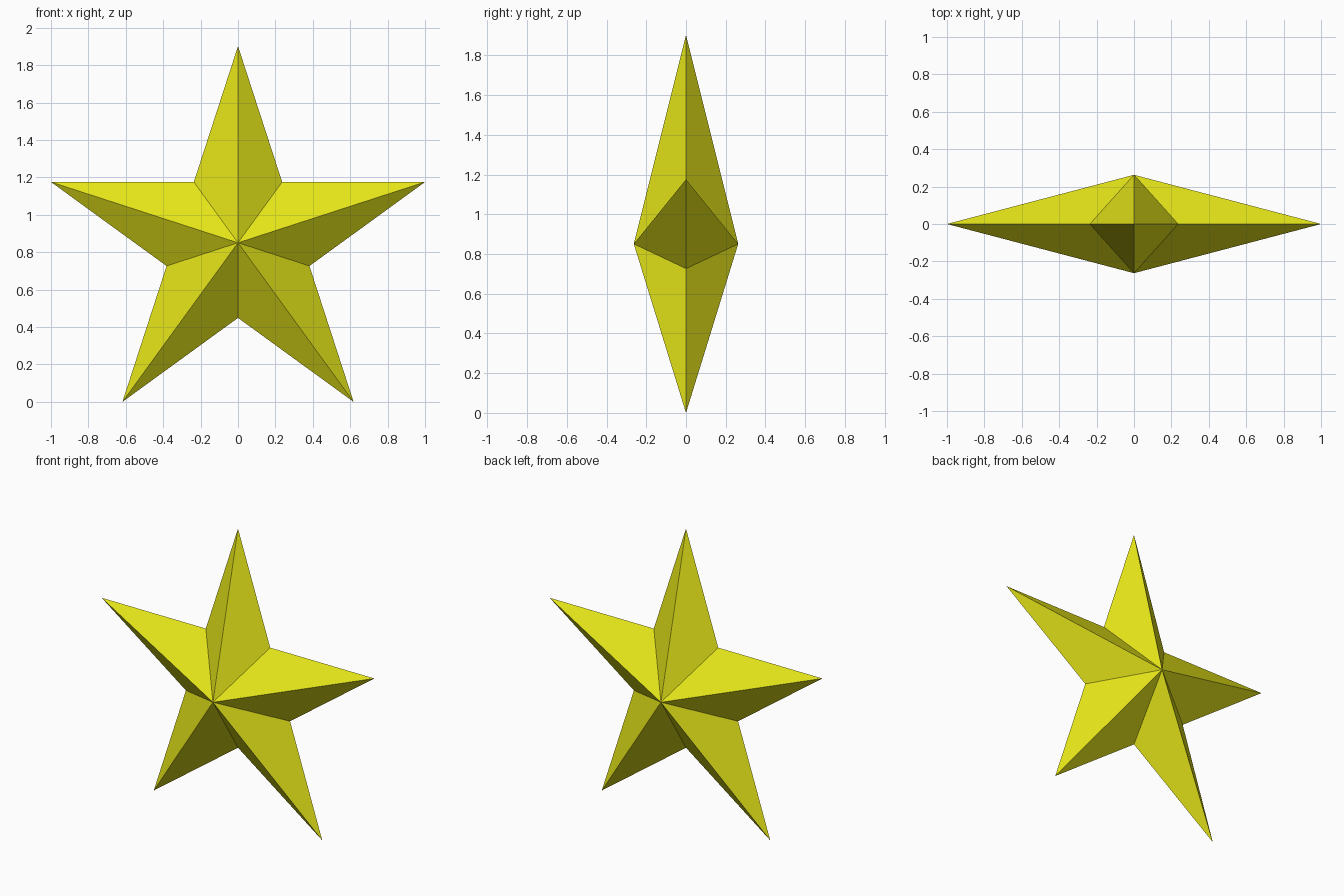
import bpy, bmesh
from math import sin, cos, pi

if "Cube" in bpy.data.objects:
    bpy.data.objects.remove(bpy.data.objects["Cube"])

# Star proportions: overall width is 2 units
R = 1 / sin(2 * pi / 5)      # tip radius
r = R * 0.382                # notch radius
depth = R / 4                # ridge height of each face
cz = R * cos(pi / 5)         # centre height, so lower tips touch z = 0

bm = bmesh.new()

# Outline: alternating tips and notches
rim = []
for i in range(10):
    a = i * pi / 5
    rad = R if i % 2 == 0 else r
    rim.append(bm.verts.new((rad * sin(a), 0, cz + rad * cos(a))))

# Front and back facets fan out from a raised centre
for y in (-depth, depth):
    apex = bm.verts.new((0, y, cz))
    for i in range(10):
        bm.faces.new((apex, rim[i], rim[(i + 1) % 10]))
bmesh.ops.recalc_face_normals(bm, faces=bm.faces)

mesh = bpy.data.meshes.new("star")
bm.to_mesh(mesh)
bm.free()
star = bpy.data.objects.new("star", mesh)
bpy.context.collection.objects.link(star)

# Yellow finish
mat = bpy.data.materials.new("yellow")
mat.diffuse_color = (0.8, 0.8, 0.01, 1)
mat.use_nodes = True
mat.node_tree.nodes["Principled BSDF"].inputs["Base Color"].default_value = mat.diffuse_color
mesh.materials.append(mat)
